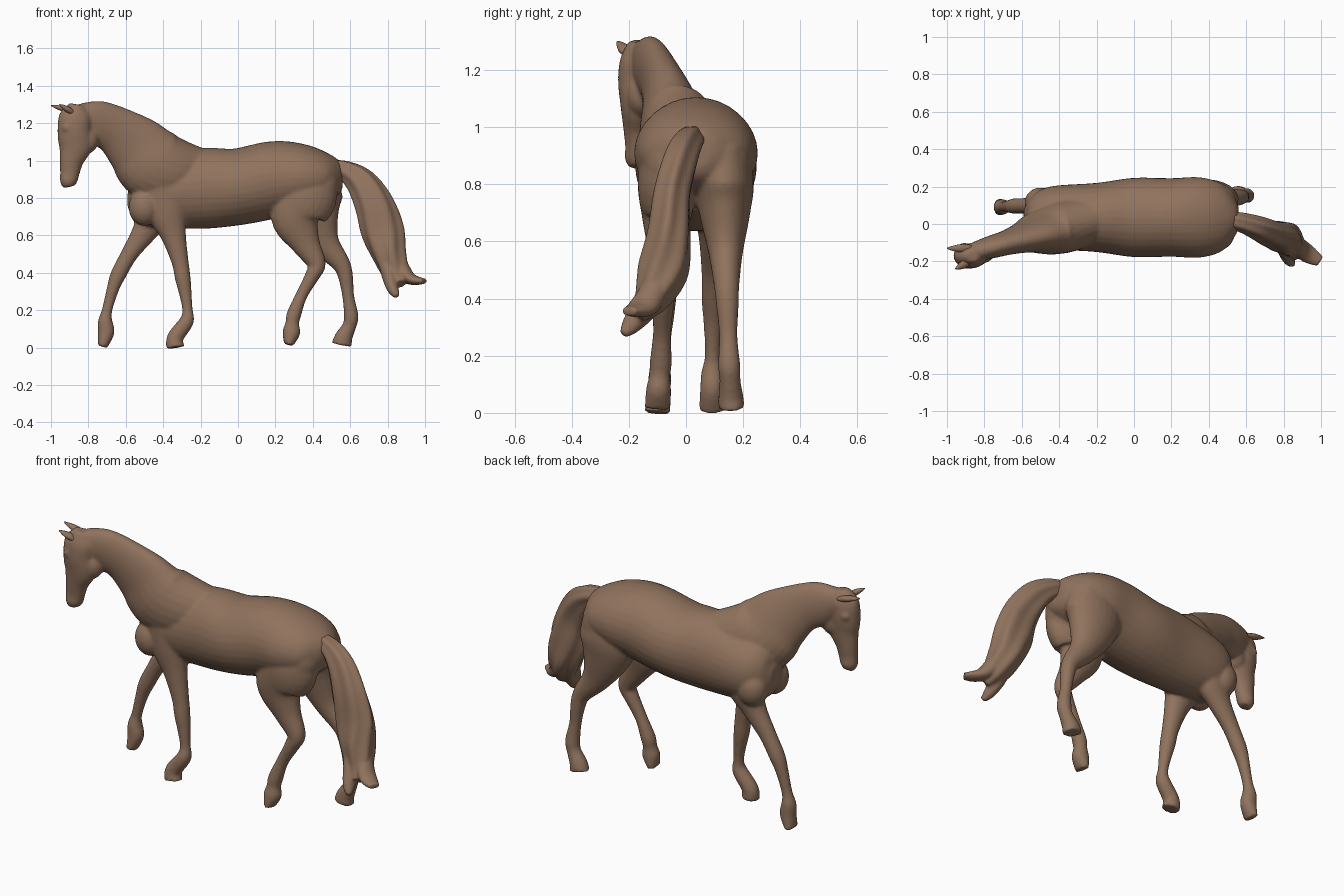
import bpy, bmesh, math
from mathutils import Vector, Matrix

cube = bpy.data.objects.get("Cube")
if cube:
    bpy.data.objects.remove(cube)

coat = bpy.data.materials.new("brown coat")
coat.use_nodes = True
coat.diffuse_color = (.28, .17, .11, 1)
shader = coat.node_tree.nodes["Principled BSDF"]
shader.inputs["Base Color"].default_value = coat.diffuse_color
shader.inputs["Roughness"].default_value = .8


def interpolate(sections, steps):
    """Smooth the sections with a curve that passes through each of them."""
    padded = [sections[0], *sections, sections[-1]]
    result = []
    for before, start, end, after in zip(padded, padded[1:], padded[2:], padded[3:]):
        for step in range(steps):
            t = step / steps
            result.append([
                q + t * ((r - p) + t * ((2 * p - 5 * q + 4 * r - s) + t * (3 * (q - r) + s - p))) / 2
                for p, q, r, s in zip(before, start, end, after)])
    result.append(list(sections[-1]))
    return result


def loft(bm, sections, sides=24, steps=5, ripple=0):
    """Skin oval rings; a section is x, y, z, half width, half depth."""
    rows = interpolate(sections, steps)
    rings = []
    for index, (x, y, z, width, depth) in enumerate(rows):
        ahead = Vector(rows[min(index + 1, len(rows) - 1)][:3])
        behind = Vector(rows[max(index - 1, 0)][:3])
        along = (ahead - behind).normalized()
        across = Vector((0, 1, 0))
        across = (across - along * along.dot(across)).normalized()
        outward = across.cross(along)
        ring = []
        for side in range(sides):
            angle = math.tau * side / sides
            swell = 1 + ripple * math.cos(6 * angle + index / steps)
            offset = across * math.cos(angle) * width + outward * math.sin(angle) * depth
            ring.append(bm.verts.new(Vector((x, y, z)) + offset * swell))
        rings.append(ring)
    for lower, upper in zip(rings, rings[1:]):
        for side in range(sides):
            following = (side + 1) % sides
            bm.faces.new((lower[side], lower[following], upper[following], upper[side]))
    bm.faces.new(rings[0][::-1])
    bm.faces.new(rings[-1])


def leg(bm, joints, depths, toe, hip_y, hoof_y):
    """Loft a leg through side-on joints, flattened where it is muscular."""
    sections = []
    for index, ((x, z), depth) in enumerate(zip(joints, [*depths, toe])):
        y = hip_y + (hoof_y - hip_y) * index / len(depths)
        width = min(depth, depth / 2 + .02) if index < len(depths) else .046
        sections.append((x, y, z, width, depth))
    loft(bm, sections)


def blob(bm, place, size):
    matrix = Matrix.Translation(place) @ Matrix.Diagonal((*size, 1))
    bmesh.ops.create_uvsphere(bm, u_segments=24, v_segments=16, radius=1, matrix=matrix)


def finish(name, bm, voxel=None, smoothing=6):
    """Turn the mesh into a smooth object, fusing its masses if asked."""
    bmesh.ops.recalc_face_normals(bm, faces=bm.faces[:])
    mesh = bpy.data.meshes.new(name)
    bm.to_mesh(mesh)
    bm.free()
    mesh.materials.append(coat)
    mesh.polygons.foreach_set("use_smooth", [True] * len(mesh.polygons))
    obj = bpy.data.objects.new(name, mesh)
    bpy.context.collection.objects.link(obj)
    if voxel:
        remesh = obj.modifiers.new("fuse", 'REMESH')
        remesh.mode = 'VOXEL'
        remesh.voxel_size = voxel
        remesh.use_smooth_shade = True
        relax = obj.modifiers.new("relax", 'SMOOTH')
        relax.factor = .5
        relax.iterations = smoothing


def neck_y(x):
    """The neck bends steadily to the horse's right."""
    return .09 + .28 * x


body = bmesh.new()

# Trunk, chest to rump
trunk = [(-.59, .81, .04, .05), (-.55, .81, .11, .13), (-.45, .82, .165, .18),
         (-.2, .85, .185, .215), (0, .86, .212, .205), (.2, .9, .21, .205),
         (.35, .91, .215, .18), (.47, .91, .18, .135), (.54, .91, .1, .09),
         (.56, .91, .05, .05)]
loft(body, [(x, .035, z, width, depth) for x, z, width, depth in trunk], sides=32)

# Neck, withers to poll
neck = [(-.1, .92, .1, .11), (-.32, .94, .14, .175), (-.45, .98, .13, .2),
        (-.55, 1.08, .09, .17), (-.66, 1.165, .068, .13),
        (-.77, 1.21, .06, .115), (-.86, 1.24, .05, .07)]
loft(body, [(x, neck_y(x), z, width, depth) for x, z, width, depth in neck])

# Head, poll to muzzle
head = [(-.86, 1.3, .03, .04), (-.87, 1.24, .06, .085), (-.875, 1.16, .068, .09),
        (-.87, 1.08, .06, .09), (-.89, 1, .05, .065), (-.9, .93, .043, .052),
        (-.905, .89, .045, .047), (-.9, .86, .03, .035)]
loft(body, [(x, -.17, z, width, depth) for x, z, width, depth in head])

# Jaw, eyes and chest muscle
blob(body, (-.815, -.155, 1.11), (.07, .055, .075))
for direction in (-1, 1):
    blob(body, (-.91, -.17 + direction * .05, 1.175), (.03, .02, .024))
    blob(body, (-.5, .025 + direction * .09, .75), (.085, .08, .1))

# Braided mane knots along the crest
for knot in range(5):
    x = -.63 + .06 * knot
    blob(body, (x, neck_y(x) - .03, .975 - .43 * x), (.026, .024, .016))

# Haunches, joining the thighs to the root of the tail
blob(body, (.44, -.045, .87), (.1, .1, .13))
blob(body, (.44, .115, .87), (.1, .11, .14))

# Hind legs: the right steps under the body, the left trails
hind_depths = [.13, .17, .135, .08, .05, .04, .032, .039, .037, .048]
leg(body, [(.4, .95), (.36, .81), (.31, .69), (.36, .56), (.42, .45), (.4, .39),
           (.34, .28), (.3, .18), (.29, .13), (.285, .08), (.27, .015)],
    hind_depths, toe=.025, hip_y=-.06, hoof_y=-.1)
leg(body, [(.41, .95), (.39, .81), (.41, .69), (.465, .56), (.55, .45), (.575, .38),
           (.59, .27), (.605, .17), (.595, .115), (.565, .055), (.555, .015)],
    hind_depths, toe=.056, hip_y=.13, hoof_y=.16)

# Forelegs: the left reaches forward, the right bears weight
fore_depths = [.12, .105, .068, .046, .042, .033, .028, .039, .044]
leg(body, [(-.42, .85), (-.45, .72), (-.5, .62), (-.58, .5), (-.64, .39),
           (-.67, .31), (-.7, .2), (-.71, .14), (-.705, .08), (-.725, .005)],
    fore_depths, toe=.026, hip_y=.1, hoof_y=.09)
leg(body, [(-.4, .85), (-.38, .72), (-.345, .6), (-.31, .46), (-.295, .37),
           (-.28, .28), (-.27, .2), (-.275, .14), (-.335, .055), (-.335, 0)],
    fore_depths, toe=.05, hip_y=-.06, hoof_y=-.1)

finish("horse_body", body, voxel=.009)

# Ears, swept forward
for name, base, tip in (
        ("left_ear", (-.87, -.13, 1.26), (-1, -.13, 1.295)),
        ("right_ear", (-.88, -.2, 1.255), (-.955, -.24, 1.3))):
    ear = bmesh.new()
    loft(ear, [(*Vector(base).lerp(Vector(tip), t), width, width * .75)
               for t, width in ((0, .018), (.4, .022), (.75, .014), (1, .003))], sides=12)
    finish(name, ear)

# Tail with combed strands and parted tips
tail = bmesh.new()
loft(tail, [
    (.46, .03, .965, .04, .04), (.57, .01, .945, .05, .055),
    (.66, -.02, .88, .06, .08), (.73, -.05, .76, .065, .1),
    (.775, -.06, .62, .075, .11), (.81, -.08, .5, .085, .09),
    (.845, -.12, .4, .06, .07), (.87, -.17, .34, .03, .03)],
     sides=48, ripple=.07)
loft(tail, [(.82, -.07, .52, .05, .05), (.88, -.12, .41, .05, .045),
            (.93, -.16, .365, .05, .03), (.995, -.2, .355, .03, .015)])
loft(tail, [(.79, -.08, .5, .05, .05), (.81, -.14, .38, .05, .04),
            (.83, -.19, .31, .035, .03), (.85, -.22, .275, .015, .015)])
finish("tail", tail, voxel=.008, smoothing=2)
